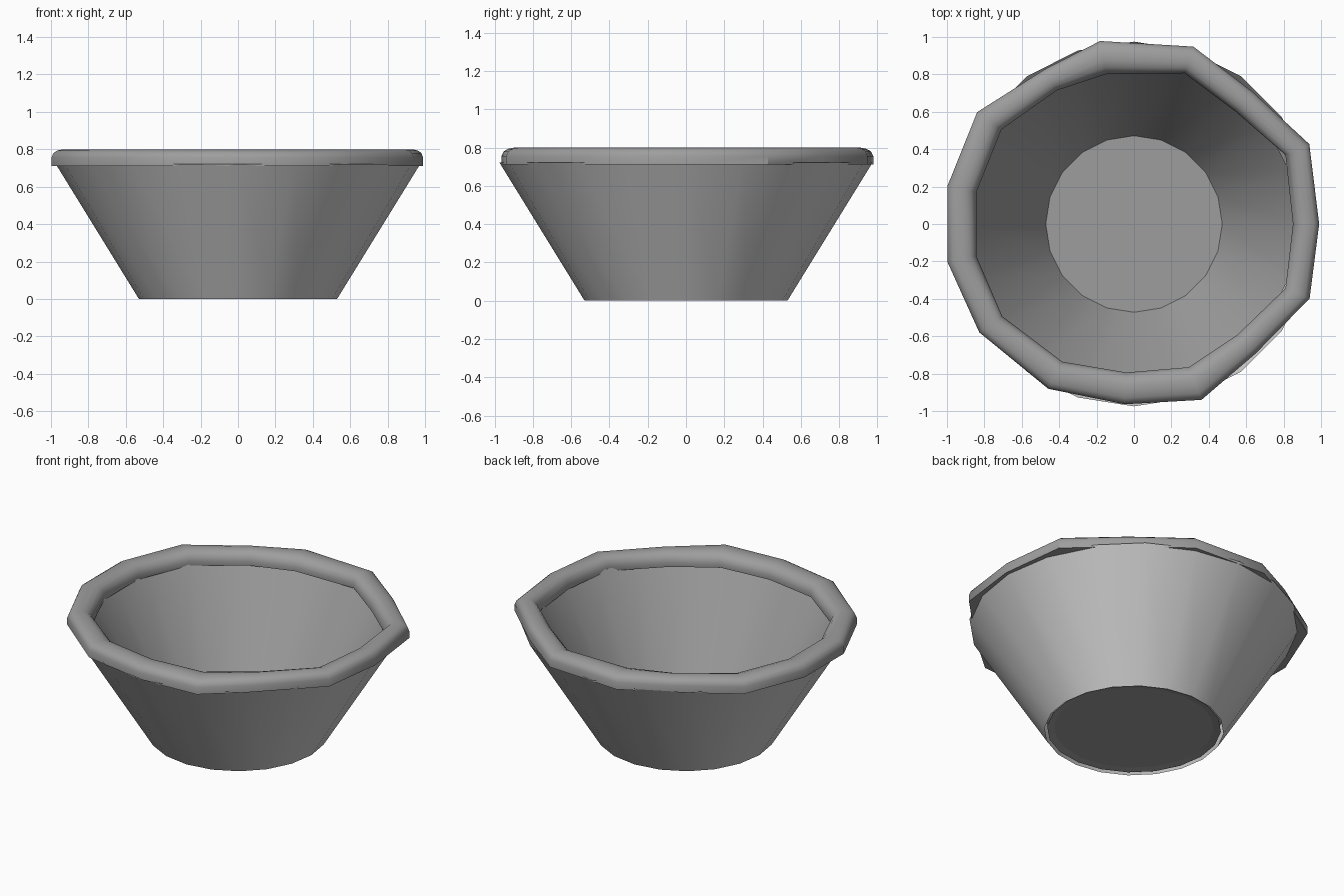
import bpy, bmesh
from math import cos, sin, radians, tau

if "Cube" in bpy.data.objects:
    bpy.data.objects.remove(bpy.data.objects["Cube"])

grey = bpy.data.materials.new("dark_grey")
grey.diffuse_color = (0.34, 0.34, 0.34, 1)
grey.use_nodes = True
grey.node_tree.nodes["Principled BSDF"].inputs["Base Color"].default_value = grey.diffuse_color


def polar(angle, radius, z):
    return (radius * cos(angle), radius * sin(angle), z)


def loft(name, rings, close=False, cap=None, mat=None, up=True, smooth=40):
    """Bridge equal-length rings of points; optionally fill one ring."""
    bm = bmesh.new()
    rows = [[bm.verts.new(p) for p in ring] for ring in rings]
    pairs = list(zip(rows, rows[1:])) + ([(rows[-1], rows[0])] if close else [])
    for a, b in pairs:
        for i in range(len(a)):
            j = (i + 1) % len(a)
            bm.faces.new((a[i], a[j], b[j], b[i]))
    if cap is not None:
        bm.faces.new(rows[cap])
    bmesh.ops.recalc_face_normals(bm, faces=bm.faces)
    # open sheets: make the first face look the wanted way
    bm.faces.ensure_lookup_table()
    if not close and (bm.faces[0].normal.z > 0) != up:
        bmesh.ops.reverse_faces(bm, faces=bm.faces)
    mesh = bpy.data.meshes.new(name)
    bm.to_mesh(mesh)
    bm.free()
    obj = bpy.data.objects.new(name, mesh)
    bpy.context.collection.objects.link(obj)
    if mat:
        mesh.materials.append(mat)
    bpy.ops.object.select_all(action='DESELECT')
    obj.select_set(True)
    bpy.context.view_layer.objects.active = obj
    bpy.ops.object.shade_smooth_by_angle(angle=radians(smooth))
    return obj


def circle(radius, z, sides=20):
    return [polar(tau * i / sides, radius, z) for i in range(sides)]


# Outer skin: open flared cone
loft("outer_shell", [circle(0.975, 0.722), circle(0.53, 0.0)], up=False)

# Darker liner: inner wall, narrow foot ring and recessed floor
loft("liner", [circle(0.88, 0.73), circle(0.472, 0.02)], mat=grey)
loft("foot_ring", [circle(0.472, 0.02), circle(0.515, 0.012)], mat=grey, up=False)
loft("bowl_floor", [circle(0.473, 0.022), circle(0.472, 0.02)], cap=1, mat=grey)

# Uneven low-poly rolled rim: angle, inner radius, outer radius
stations = [(0, 0.85, 0.99), (24.5, 0.89, 1.03), (48, 0.81, 0.95),
            (71.5, 0.85, 1.0), (100.5, 0.815, 0.995), (120, 0.825, 0.955),
            (144.5, 0.87, 1.03), (168.5, 0.86, 1.018), (191.5, 0.86, 1.018),
            (215, 0.86, 1.01), (242.5, 0.83, 0.993), (267, 0.795, 0.965),
            (291, 0.82, 1.007), (313, 0.81, 0.95), (337, 0.88, 1.02)]
# Rim section: fraction across the width, height
section = [(1.0, 0.71), (1.0, 0.755), (0.93, 0.78), (0.8, 0.793), (0.6, 0.80),
           (0.4, 0.80), (0.2, 0.79), (0.07, 0.77), (0.0, 0.74),
           (0.02, 0.71)]
loft("rolled_rim", [[polar(radians(a), ri + (ro - ri) * t, z)
                     for a, ri, ro in stations] for t, z in section],
     close=True, mat=grey)
